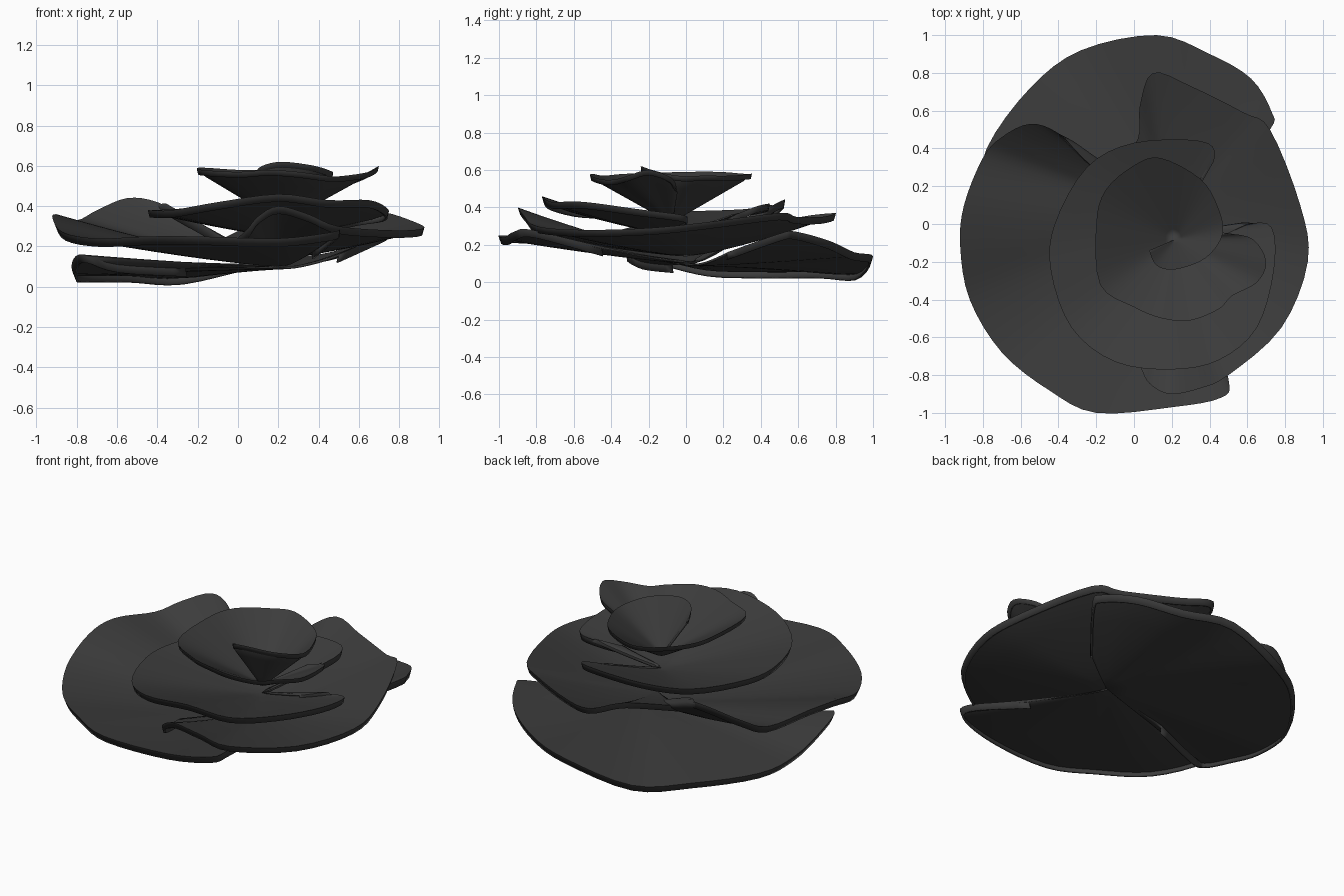
import bpy
import bmesh
from mathutils import Vector

default_cube = bpy.data.objects.get("Cube")
if default_cube:
    bpy.data.objects.remove(default_cube, do_unlink=True)

# Single dark petal colour
charcoal = bpy.data.materials.new("charcoal_petal")
charcoal.use_nodes = True
colour = (0.045, 0.045, 0.045, 1)
charcoal.diffuse_color = colour
shader = charcoal.node_tree.nodes["Principled BSDF"]
shader.inputs["Base Color"].default_value = colour
shader.inputs["Roughness"].default_value = 0.8


def smooth_path(points, steps=4):
    """Catmull-Rom curve through the rim points."""
    padded = [points[0]] + points + [points[-1]]
    path = []
    for a, b, c, d in zip(padded, padded[1:], padded[2:], padded[3:]):
        for step in range(steps):
            t = step / steps
            path.append(0.5 * (2 * b + (c - a) * t
                               + (2 * a - 5 * b + 4 * c - d) * t ** 2
                               + (3 * b - a - 3 * c + d) * t ** 3))
    return path + [points[-1]]


def make_petal(name, base, rim, curl, lip, rings=8):
    """Sweep a curved blade from its base to the rim, then turn the lip down.
    Positions are given in hundredths of a unit."""
    root = Vector(base) / 100
    path = smooth_path([Vector(point) / 100 for point in rim])
    bm = bmesh.new()
    centre = bm.verts.new(root)
    rows = []
    for ring in range(1, rings + 1):
        v = ring / rings
        row = []
        for edge in path:
            spot = root.lerp(edge, v)
            spot.z = root.z + (edge.z - root.z) * v ** curl
            row.append(bm.verts.new(spot))
        rows.append(row)
    # Turned down lip
    rows.append([bm.verts.new(root.lerp(edge, 0.985) - Vector((0, 0, lip)))
                 for edge in path])
    for i in range(len(path) - 1):
        bm.faces.new((centre, rows[0][i], rows[0][i + 1]))
        for inner, outer in zip(rows, rows[1:]):
            bm.faces.new((inner[i], outer[i], outer[i + 1], inner[i + 1]))
    mesh = bpy.data.meshes.new(name)
    bm.to_mesh(mesh)
    bm.free()
    mesh.materials.append(charcoal)
    petal = bpy.data.objects.new(name, mesh)
    bpy.context.collection.objects.link(petal)
    thickness = petal.modifiers.new("thickness", "SOLIDIFY")
    thickness.thickness = 0.012
    thickness.offset = -1
    bpy.ops.object.select_all(action="DESELECT")
    petal.select_set(True)
    bpy.context.view_layer.objects.active = petal
    bpy.ops.object.shade_smooth_by_angle(angle=0.8)


# Lowest petal, spread towards the back, far end tucked under the right side
make_petal("back_petal", (25, 6, 10), [
    (50, 22, 16), (72, 50, 26), (73, 59, 27), (62, 77, 22), (40, 90, 16),
    (12, 100, 14), (-28, 92, 5), (-55, 72, 6), (-78, 40, 6), (-82, 12, 7),
    (-82, -14, 13), (-77, -32, 16), (-60, -24, 11), (-26, -8, 9),
], curl=1.4, lip=0.04)

# Outer petal wrapping the right front, with a raised fold at its end
make_petal("right_front_petal", (22, 4, 11), [
    (-6, 20, 23), (-23, 32, 33), (-40, 48, 42), (-55, 53, 44), (-70, 46, 38),
    (-80, 35, 33), (-90, 10, 36), (-92, -12, 34), (-87, -40, 27),
    (-70, -68, 24), (-45, -88, 25), (-20, -100, 25), (20, -97, 24),
    (46, -92, 27), (50, -82, 28), (38, -45, 18),
], curl=1.3, lip=0.04)

# Outer petal wrapping the left side, tip curled up at the front
make_petal("left_petal", (20, 0, 15), [
    (-4, -50, 21), (4, -77, 28), (10, -86, 35), (20, -90, 40), (35, -87, 36),
    (50, -80, 30), (78, -55, 28), (92, -20, 29), (88, 10, 32), (72, 50, 37),
    (58, 59, 35), (30, 73, 35), (10, 80, 37), (3, 62, 35), (2, 45, 29),
    (-12, 22, 22),
], curl=1.3, lip=0.035)

# Middle petal, almost a full turn
make_petal("middle_petal", (20, -6, 26), [
    (35, 22, 34), (43, 36, 40), (35, 44, 42), (0, 43, 41), (-25, 30, 39),
    (-42, 0, 38), (-44, -25, 38), (-33, -55, 38), (-10, -73, 42),
    (20, -77, 46), (45, -72, 43), (65, -55, 43), (74, -25, 39), (73, -2, 36),
    (60, 0, 34), (46, -6, 31),
], curl=1.2, lip=0.035)

# Heart of the flower, one blade rolled into a spiral cup
make_petal("spiral_cup", (22, -8, 33), [
    (8, -14, 56), (12, -22, 60), (22, -24, 62), (38, -18, 60), (47, -5, 57),
    (44, 10, 57), (35, 24, 57), (14, 35, 58), (0, 31, 58), (-15, 18, 59),
    (-20, 0, 59), (-18, -32, 58), (0, -44, 57), (15, -50, 58), (30, -51, 57),
    (45, -45, 55), (52, -38, 55), (65, -31, 57), (70, -20, 60), (63, -8, 56),
    (50, -5, 51),
], curl=1.0, lip=0.025)
